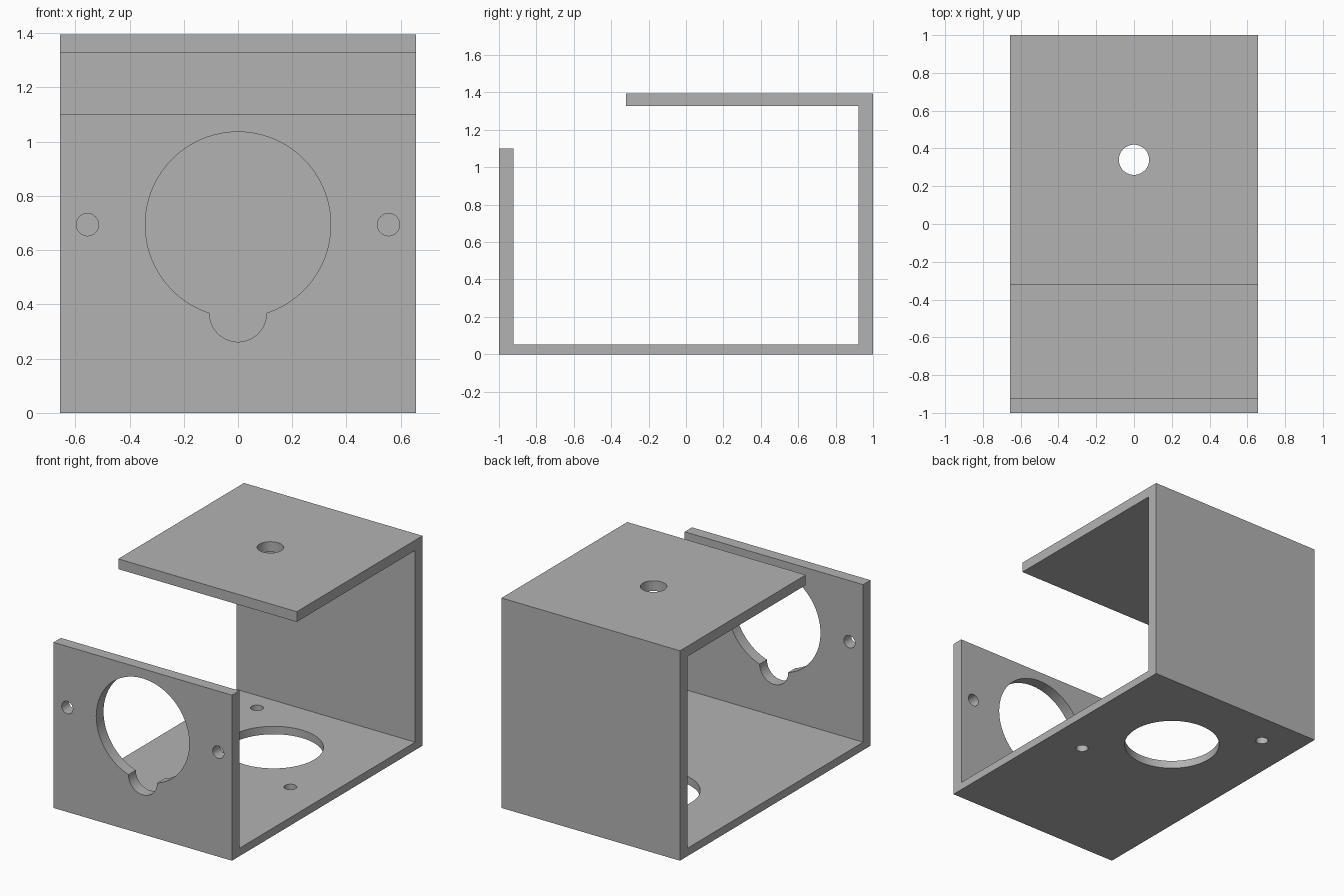
import bpy, bmesh
from math import pi
from mathutils import Matrix

cube = bpy.data.objects.get("Cube")
if cube:
    bpy.data.objects.remove(cube, do_unlink=True)

# Overall sizes
HALF_W, HEIGHT, FRONT_H = 0.656, 1.395, 1.10
WALL, BASE, ROOF = 0.077, 0.053, 0.068
ROOF_FRONT = -0.32

# Single flat grey
grey = bpy.data.materials.new("plain_grey")
grey.use_nodes = True
colour = (0.45, 0.45, 0.45, 1)
grey.diffuse_color = colour
grey.node_tree.nodes["Principled BSDF"].inputs["Base Color"].default_value = colour


def make_object(name, bm):
    bmesh.ops.recalc_face_normals(bm, faces=bm.faces)
    mesh = bpy.data.meshes.new(name)
    bm.to_mesh(mesh)
    bm.free()
    mesh.materials.append(grey)
    obj = bpy.data.objects.new(name, mesh)
    bpy.context.collection.objects.link(obj)
    return obj


def activate(obj):
    bpy.ops.object.select_all(action='DESELECT')
    obj.select_set(True)
    bpy.context.view_layer.objects.active = obj


def drill(target, centre, radius, axis):
    """Cut a round hole through the one plate that contains centre."""
    bm = bmesh.new()
    turn = Matrix.Rotation(pi / 2, 4, 'X') if axis == 'Y' else Matrix()
    bmesh.ops.create_cone(bm, cap_ends=True, segments=72, radius1=radius,
                          radius2=radius, depth=0.3,
                          matrix=Matrix.Translation(centre) @ turn)
    cutter = make_object("hole_cutter", bm)
    cutter.hide_render = True
    activate(target)
    mod = target.modifiers.new("hole", 'BOOLEAN')
    mod.operation, mod.solver, mod.object = 'DIFFERENCE', 'EXACT', cutter
    bpy.ops.object.modifier_apply(modifier=mod.name)
    bpy.data.objects.remove(cutter, do_unlink=True)


# Folded bracket: side profile (y, z) extruded across the width
profile = [(-1, 0), (1, 0), (1, HEIGHT), (ROOF_FRONT, HEIGHT),
           (ROOF_FRONT, HEIGHT - ROOF), (1 - WALL, HEIGHT - ROOF),
           (1 - WALL, BASE), (WALL - 1, BASE), (WALL - 1, FRONT_H), (-1, FRONT_H)]
bm = bmesh.new()
face = bm.faces.new([bm.verts.new((-HALF_W, y, z)) for y, z in profile])
side = bmesh.ops.extrude_face_region(bm, geom=[face])
bmesh.ops.translate(bm, vec=(2 * HALF_W, 0, 0),
                    verts=[v for v in side["geom"] if isinstance(v, bmesh.types.BMVert)])
bracket = make_object("folded_bracket", bm)

# Front plate: large opening, keyhole notch and two screw holes
front_y, front_z = WALL / 2 - 1, 0.694
drill(bracket, (0, front_y, front_z), 0.342, 'Y')
drill(bracket, (0, front_y, 0.367), 0.105, 'Y')
for s in (-1, 1):
    drill(bracket, (s * 0.555, front_y, front_z), 0.041, 'Y')

# Base plate: large opening and two diagonal screw holes
base_y = 0.374
drill(bracket, (0, base_y, BASE / 2), 0.30, 'Z')
for s in (-1, 1):
    drill(bracket, (s * 0.406, base_y - s * 0.404, BASE / 2), 0.039, 'Z')

# Roof plate: single hole
drill(bracket, (0, 0.34, HEIGHT - ROOF / 2), 0.08, 'Z')

activate(bracket)
bpy.ops.object.shade_smooth_by_angle(angle=pi / 6)
